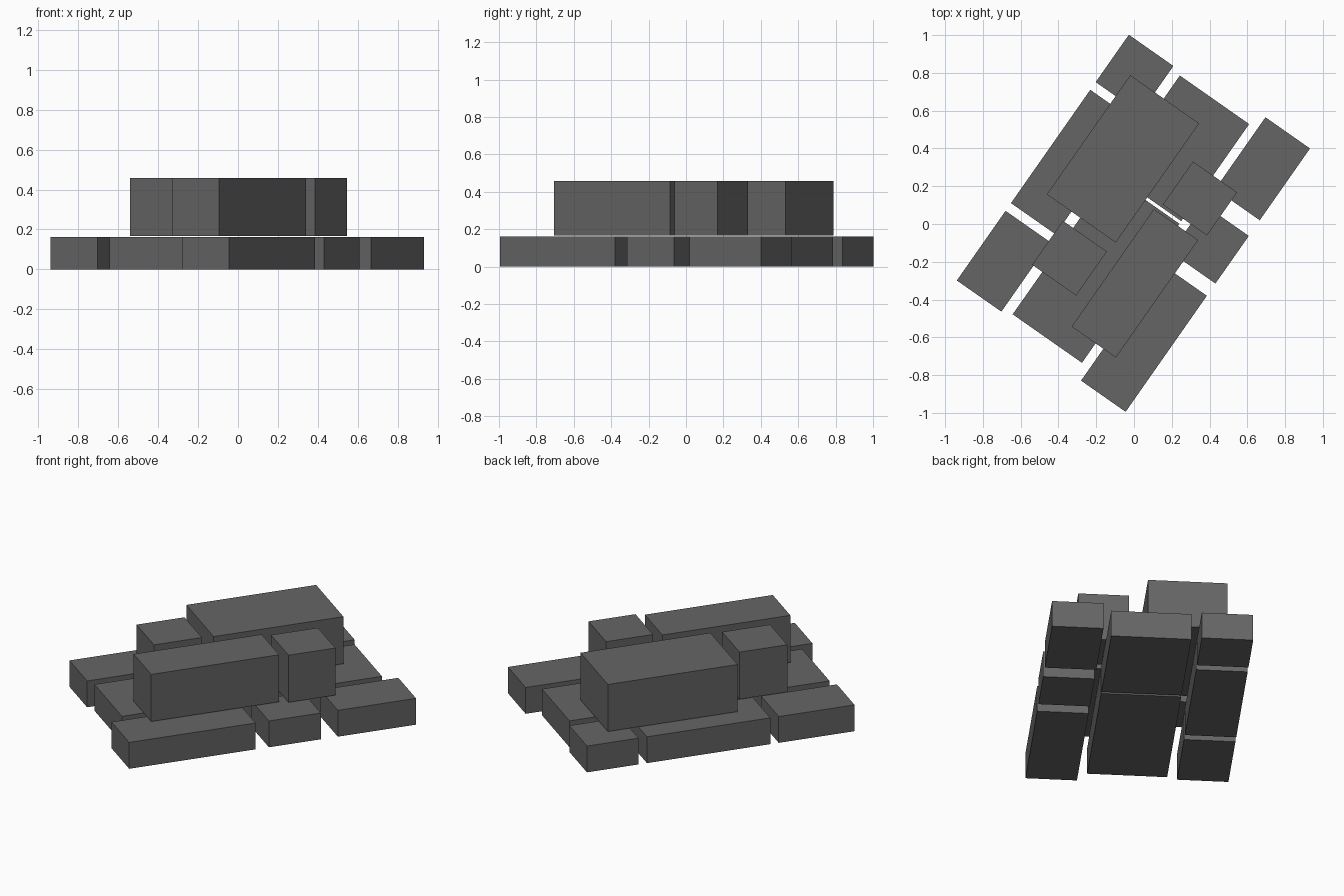
import bpy, bmesh, math
from mathutils import Matrix

if "Cube" in bpy.data.objects:
    bpy.data.objects.remove(bpy.data.objects["Cube"])

# One flat dark grey for every block
grey = bpy.data.materials.new("dark_grey")
grey.diffuse_color = (0.13, 0.13, 0.13, 1)
grey.use_nodes = True
grey.node_tree.nodes["Principled BSDF"].inputs["Base Color"].default_value = grey.diffuse_color

# The whole stack is turned: blocks run along a, rows are spaced along b
TURN = Matrix.Rotation(math.radians(-35), 4, 'Z')


def block(name, a0, a1, b0, b1, z0, z1):
    """Box given by its extents along the length, across the rows, and in height."""
    bm = bmesh.new()
    bmesh.ops.create_cube(bm, size=1)
    for v in bm.verts:
        v.co.x = b1 if v.co.x > 0 else b0
        v.co.y = a1 if v.co.y > 0 else a0
        v.co.z = z1 if v.co.z > 0 else z0
    bm.transform(TURN)
    mesh = bpy.data.meshes.new(name)
    bm.to_mesh(mesh)
    bm.free()
    mesh.materials.append(grey)
    obj = bpy.data.objects.new(name, mesh)
    bpy.context.collection.objects.link(obj)


# Bottom layer: three rows of blocks with gaps between them
bottom_rows = {
    "left": (-0.597, -0.309, [(-0.783, -0.333), (-0.283, 0.449), (0.499, 0.805)]),
    "middle": (-0.252, 0.196, [(-0.760, 0.139), (0.156, 0.783)]),
    "right": (0.246, 0.534, [(-0.840, -0.090), (-0.011, 0.297), (0.398, 0.862)]),
}
for row, (b0, b1, spans) in bottom_rows.items():
    for i, (a0, a1) in enumerate(spans):
        block(f"bottom_{row}_block_{i + 1}", a0, a1, b0, b1, 0.0, 0.162)

# Top layer: two long blocks and two small ones, just above the bottom layer
block("top_wide_block", -0.136, 0.634, -0.468, -0.023, 0.167, 0.457)
block("top_left_small_block", -0.486, -0.202, -0.318, -0.034, 0.167, 0.457)
block("top_long_block", -0.634, 0.125, 0.041, 0.327, 0.167, 0.457)
block("top_right_small_block", 0.172, 0.450, 0.066, 0.351, 0.167, 0.457)
